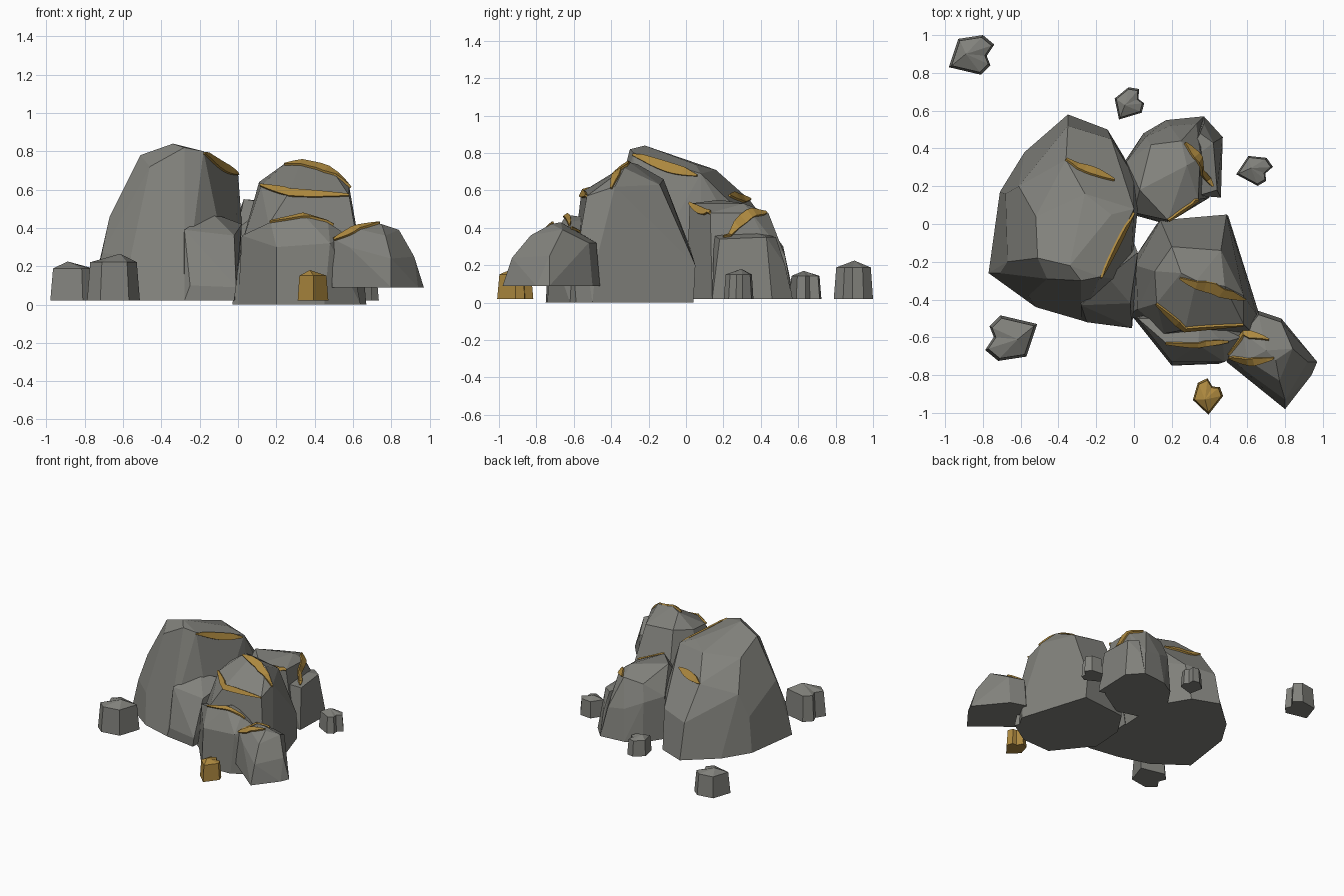
import bpy, bmesh, math
from mathutils import Vector
from mathutils.bvhtree import BVHTree

if "Cube" in bpy.data.objects:
    bpy.data.objects.remove(bpy.data.objects["Cube"])

gold = bpy.data.materials.new("gold_ore")
gold.diffuse_color = (0.42, 0.25, 0.05, 1)
gold.use_nodes = True
gold.node_tree.nodes["Principled BSDF"].inputs["Base Color"].default_value = gold.diffuse_color
stone = bpy.data.materials.new("grey_stone")
stone.diffuse_color = (0.22, 0.22, 0.2, 1)
stone.use_nodes = True
stone.node_tree.nodes["Principled BSDF"].inputs["Base Color"].default_value = stone.diffuse_color


def finish(name, bm, mat):
    bmesh.ops.recalc_face_normals(bm, faces=bm.faces)
    me = bpy.data.meshes.new(name)
    bm.to_mesh(me)
    bm.free()
    me.materials.append(mat)
    ob = bpy.data.objects.new(name, me)
    bpy.context.collection.objects.link(ob)
    return ob


def rock(name, base, z0, *lumps):
    """Faceted boulder: every lump is a hull; the first one also takes the base outline."""
    bm = bmesh.new()
    for i, pts in enumerate(lumps):
        pts = list(pts) + ([(x, y, z0) for x, y in base] if i == 0 else [])
        vs = [bm.verts.new(p) for p in pts]
        r = bmesh.ops.convex_hull(bm, input=vs)
        junk = {v for v in r["geom_interior"] + r["geom_unused"] if isinstance(v, bmesh.types.BMVert)}
        bmesh.ops.delete(bm, geom=list(junk), context='VERTS')
    bmesh.ops.dissolve_limit(bm, angle_limit=math.radians(8), verts=bm.verts, edges=bm.edges)
    return finish(name, bm, stone)


def vein(name, target, path, width):
    """Tapered gold strip laid on the nearest surface of a boulder."""
    tmp = bmesh.new()
    tmp.from_mesh(target.data)
    tree = BVHTree.FromBMesh(tmp)
    tmp.free()
    pts = [Vector(p) for p in path]
    line = [a.lerp(b, k / 4) for a, b in zip(pts, pts[1:]) for k in range(4)] + [pts[-1]]
    bm, prev = bmesh.new(), None
    for i, p in enumerate(line):
        d = (line[min(i + 1, len(line) - 1)] - line[max(i - 1, 0)]).normalized()
        w = width * (0.15 + 0.85 * math.sin(math.pi * i / (len(line) - 1))) / 2
        c, n = tree.find_nearest(p)[:2]
        side = d.cross(n).normalized() * w
        pair = []
        for s in (-1, 1):
            q, m = tree.find_nearest(c + side * s)[:2]
            pair.append(bm.verts.new(q + m * 0.007))
        if prev:
            bm.faces.new((prev[0], pair[0], pair[1], prev[1]))
        prev = pair
    ob = finish(name, bm, gold)
    sol = ob.modifiers.new("thickness", 'SOLIDIFY')
    sol.thickness = 0.012
    sol.offset = 0


PEBBLE = [(-.12, -.07), (-.07, .08), (.06, .1), (.12, .05), (.08, -.01), (.1, -.06), (.05, -.11)]


def pebble(name, x, y, size, turn, top, mat=stone):
    """Notched prism with a tapered wall and a low ridge on top."""
    bm, rings = bmesh.new(), []
    c, s = math.cos(math.radians(turn)) * size, math.sin(math.radians(turn)) * size
    for k, f in ((0, 1), (.82, .88)):
        rings.append([bm.verts.new((x + f * (c * u - s * v), y + f * (s * u + c * v), .02 + k * (top - .02)))
                      for u, v in PEBBLE])
    n = len(PEBBLE)
    a, b = rings
    for i in range(n):
        bm.faces.new((a[i], a[(i + 1) % n], b[(i + 1) % n], b[i]))
    bm.faces.new(a[::-1])
    p = bm.verts.new((x - .03 * c, y - .03 * s, top))
    for i in range(n):
        bm.faces.new((b[i], b[(i + 1) % n], p))
    bmesh.ops.dissolve_limit(bm, angle_limit=math.radians(12), verts=bm.verts, edges=bm.edges)
    finish(name, bm, mat)


# Large left boulder with a low block at its front right
big = rock("large_boulder",
    [(-.77, -.26), (-.62, -.36), (-.52, -.44), (-.28, -.51), (-.02, -.3), (0, .1), (-.05, .35),
     (-.14, .5), (-.35, .58), (-.58, .38), (-.71, .17)], .02,
    [(-.34, -.22, .84), (-.28, -.3, .82), (-.51, -.18, .78), (-.18, -.28, .8), (0, .08, .69),
     (-.12, .05, .74), (-.26, .16, .71), (-.52, .04, .69), (-.61, .2, .48), (-.36, .34, .55),
     (-.1, .24, .58), (-.12, .45, .33), (-.35, .52, .3), (-.67, -.2, .46), (-.71, -.26, .27),
     (-.5, -.34, .52), (-.56, -.38, .25), (-.3, -.43, .38), (.02, .08, .42), (0, .25, .4),
     (-.68, .16, .3), (-.46, -.29, .72)],
    [(-.28, -.43, .39), (-.14, -.28, .48), (.02, -.15, .42), (-.02, -.42, .36), (-.01, -.55, .09),
     (-.25, -.52, .1), (-.3, -.3, .02), (0, -.1, .02), (-.02, -.55, .02), (-.28, -.51, .02)])

# Right boulder: tall body and a lower ledge in front
mid = rock("right_boulder",
    [(-.03, -.48), (.2, -.64), (.6, -.62), (.67, -.5), (.5, .04), (.12, 0), (-.01, -.2)], 0,
    [(.25, -.26, .74), (.33, -.3, .75), (.48, -.33, .72), (.2, -.12, .66), (.46, -.14, .63),
     (.12, -.42, .62), (.27, -.56, .59), (.58, -.53, .57), (.58, -.38, .62), (.11, -.25, .64),
     (.01, -.22, .25), (.02, -.45, .32), (.16, -.58, .42), (.61, -.56, .4), (.65, -.48, .22),
     (.49, .05, .2), (.14, .02, .3)],
    [(.02, -.5, .36), (.17, -.63, .43), (.34, -.64, .47), (.47, -.63, .43), (.57, -.6, .36),
     (.2, -.73, .3), (.48, -.73, .32), (0, -.5, 0), (.2, -.75, 0), (.45, -.74, 0), (.64, -.62, 0),
     (.2, -.4, 0), (.5, -.4, 0), (.35, -.5, .45)])

# Back boulder: body and a low shelf on its right
back = rock("back_boulder",
    [(-.05, .33), (.05, .48), (.17, .55), (.37, .57), (.4, .14), (.17, 0), (-.01, .05)], .02,
    [(.03, .18, .55), (.09, .42, .46), (.25, .44, .48), (.28, .31, .53), (.23, .17, .54),
     (.18, .02, .53), (.34, .13, .48), (.35, .35, .48), (-.04, .33, .36), (.06, .46, .33),
     (.19, .52, .27), (.33, .53, .25), (0, .06, .4)],
    [(.34, .15, .36), (.44, .18, .34), (.42, .43, .35), (.35, .48, .35), (.46, .14, .02),
     (.47, .46, .02), (.37, .57, .02), (.37, .53, .2), (.2, .2, .02), (.25, .3, .4)])

# Small boulder leaning at the right front
small = rock("small_boulder",
    [(.49, -.73), (.56, -.55), (.66, -.46), (.78, -.5), (.97, -.73), (.94, -.8), (.8, -.98), (.6, -.8)], .09,
    [(.7, -.67, .43), (.75, -.72, .42), (.58, -.58, .38), (.6, -.72, .4), (.5, -.7, .34), (.84, -.66, .39),
     (.66, -.48, .32), (.78, -.52, .32), (.92, -.73, .25), (.8, -.93, .24), (.77, -.83, .36), (.58, -.77, .3)])

# Gold veins
vein("vein_large_top", big, [(0, .06, .68), (-.06, -.1, .73), (-.18, -.28, .79)], .06)
vein("vein_large_back", big, [(-.36, .34, .55), (-.22, .3, .58), (-.1, .24, .58)], .06)
vein("vein_right_top", mid, [(.24, -.29, .74), (.42, -.34, .72), (.58, -.4, .61)], .06)
vein("vein_right_middle", mid, [(.12, -.42, .62), (.27, -.56, .59), (.58, -.53, .57)], .05)
vein("vein_right_ledge", mid, [(.17, -.63, .43), (.34, -.64, .47), (.5, -.62, .42)], .035)
vein("vein_back_shelf", back, [(.27, .43, .48), (.35, .34, .48), (.42, .2, .36)], .06)
vein("vein_back_front", back, [(.18, .02, .53), (.26, .08, .5), (.35, .13, .48)], .05)
vein("vein_small_back", small, [(.5, -.69, .34), (.58, -.58, .38), (.72, -.6, .42)], .045)
vein("vein_small_front", small, [(.5, -.71, .34), (.6, -.73, .39), (.74, -.71, .42)], .045)

# Loose pebbles
pebble("pebble_back_left", -.86, .9, 1, 0, .225)
pebble("pebble_back", -.03, .64, .72, 30, .17)
pebble("pebble_right", .64, .29, .74, -15, .18)
pebble("pebble_front_left", -.65, -.61, 1.15, 180, .265)
pebble("gold_pebble", .385, -.91, .72, 65, .18, gold)
